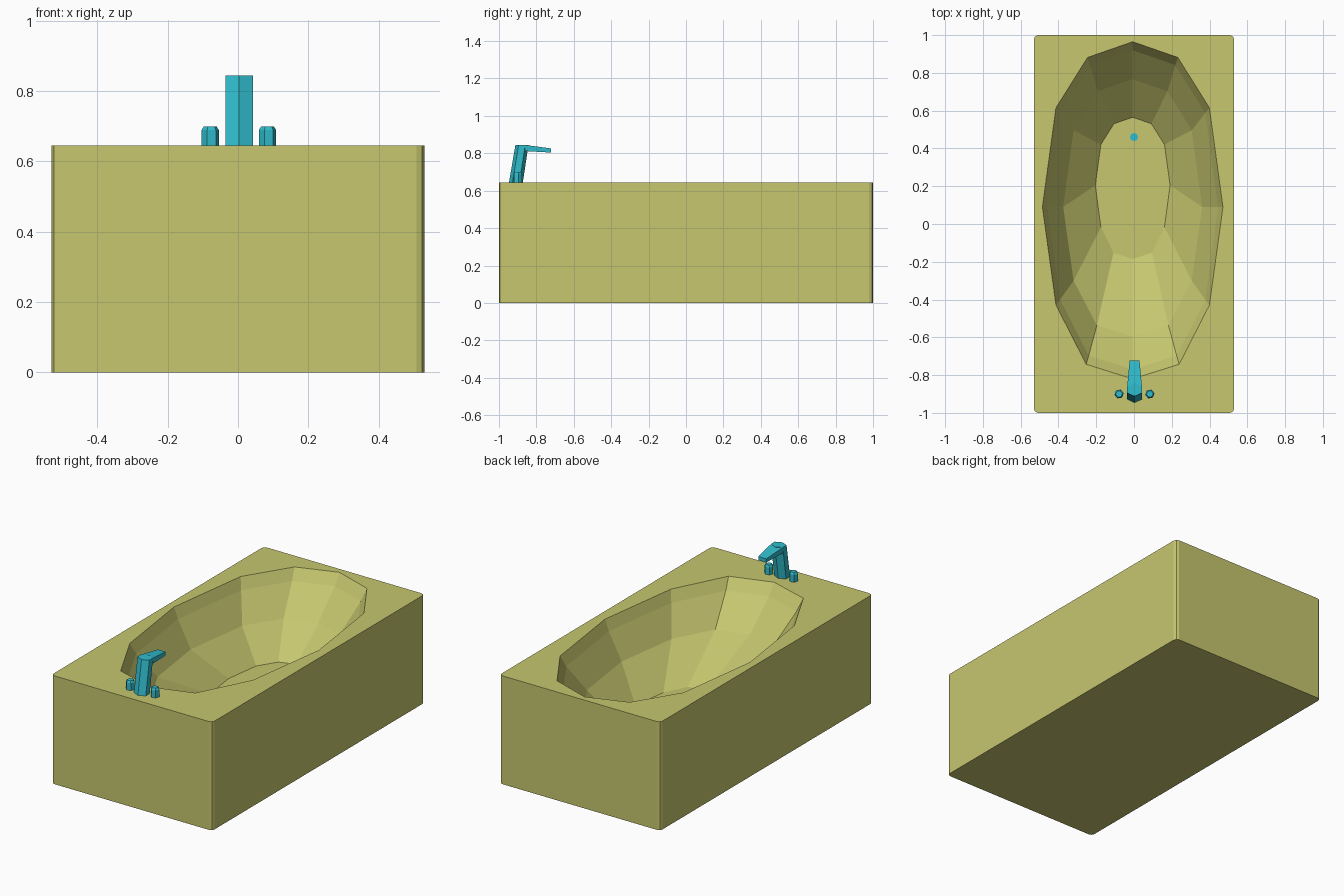
import bpy, bmesh, math

if "Cube" in bpy.data.objects:
    bpy.data.objects.remove(bpy.data.objects["Cube"])


def material(name, rgb):
    m = bpy.data.materials.new(name)
    m.diffuse_color = (*rgb, 1)
    m.use_nodes = True
    m.node_tree.nodes["Principled BSDF"].inputs["Base Color"].default_value = m.diffuse_color
    return m


ENAMEL = material("enamel", (0.57, 0.57, 0.16))
METAL = material("metal", (0.03, 0.51, 0.61))


def finish(name, bm, mat):
    bmesh.ops.recalc_face_normals(bm, faces=bm.faces)
    me = bpy.data.meshes.new(name)
    bm.to_mesh(me)
    bm.free()
    me.materials.append(mat)
    ob = bpy.data.objects.new(name, me)
    bpy.context.collection.objects.link(ob)
    return ob


def add_ring(bm, pts):
    return [bm.verts.new(p) for p in pts]


def bridge(bm, a, b):
    n = len(a)
    for i in range(n):
        j = (i + 1) % n
        bm.faces.new((a[i], a[j], b[j], b[i]))


def loft(name, rings, mat):
    bm = bmesh.new()
    loops = [add_ring(bm, r) for r in rings]
    for a, b in zip(loops, loops[1:]):
        bridge(bm, a, b)
    bm.faces.new(loops[0])
    bm.faces.new(loops[-1])
    return finish(name, bm, mat)


# Tub outline: rectangle with small rounded corners
def outline(z, hx=0.53, hy=1.0, r=0.022):
    pts = []
    for c, (sx, sy) in enumerate([(1, 1), (-1, 1), (-1, -1), (1, -1)]):
        for k in range(3):
            a = math.pi / 2 * (c + k / 2)
            pts.append((sx * (hx - r) + r * math.cos(a),
                        sy * (hy - r) + r * math.sin(a), z))
    return pts


# Twelve-sided basin ring: half width, centre y, reach to back and front
def basin_ring(w, cy, back, front, z):
    unit = [(0, 1), (0.5, 0.905), (0.85, 0.6), (1, 0),
            (0.85, -0.57), (0.515, -0.915), (0, -1)]
    unit += [(-x, y) for x, y in unit[5:0:-1]]
    return [(x * w - 0.007, cy + y * (back if y > 0 else front), z)
            for x, y in unit]


# Tub body with sunken basin
TOP = 0.645
bm = bmesh.new()
bottom = add_ring(bm, outline(0))
top = add_ring(bm, outline(TOP))
bm.faces.new(bottom)
bridge(bm, bottom, top)
rings = [add_ring(bm, basin_ring(*r)) for r in (
    (0.478, 0.09, 0.875, 0.91, TOP),
    (0.452, 0.09, 0.83, 0.86, 0.58),
    (0.368, 0.09, 0.677, 0.685, 0.422),
    (0.198, 0.205, 0.36, 0.39, 0.25))]
for a, b in zip(rings, rings[1:]):
    bridge(bm, a, b)
bm.faces.new(rings[-1])
edges = [bm.edges.get((l[i], l[i - 1])) for l in (top, rings[0]) for i in range(len(l))]
bmesh.ops.triangle_fill(bm, edges=edges, use_beauty=True, use_dissolve=False)
finish("tub", bm, ENAMEL)


def polygon(x, y, z, rx, ry, n=6, turn=0.0):
    return [(x + rx * math.sin(turn + math.tau * i / n),
             y + ry * math.cos(turn + math.tau * i / n), z) for i in range(n)]


# Leaning six-sided faucet column
loft("faucet_column", [polygon(0.003, -0.91, TOP - 0.005, 0.045, 0.037),
                       polygon(0.003, -0.877, 0.845, 0.045, 0.035)], METAL)

# Tapered spout
def spout_section(y, w, lo, hi):
    return [(0.003 + sx * w, y, z) for sx, z in ((-1, lo), (1, lo), (1, hi), (-1, hi))]


loft("faucet_spout", [spout_section(-0.862, 0.039, 0.812, 0.845),
                      spout_section(-0.722, 0.026, 0.804, 0.826)], METAL)

# Tap handles with bevelled tops
for side, x in (("left", -0.079), ("right", 0.084)):
    loft(side + "_handle", [polygon(x, -0.9, z, r, r, 6, 0.35) for z, r in
                            ((TOP - 0.005, 0.025), (0.689, 0.025), (0.7, 0.018))], METAL)

# Drain
loft("drain", [polygon(0, 0.46, z, 0.022, 0.022, 8) for z in (0.245, 0.256)], METAL)
